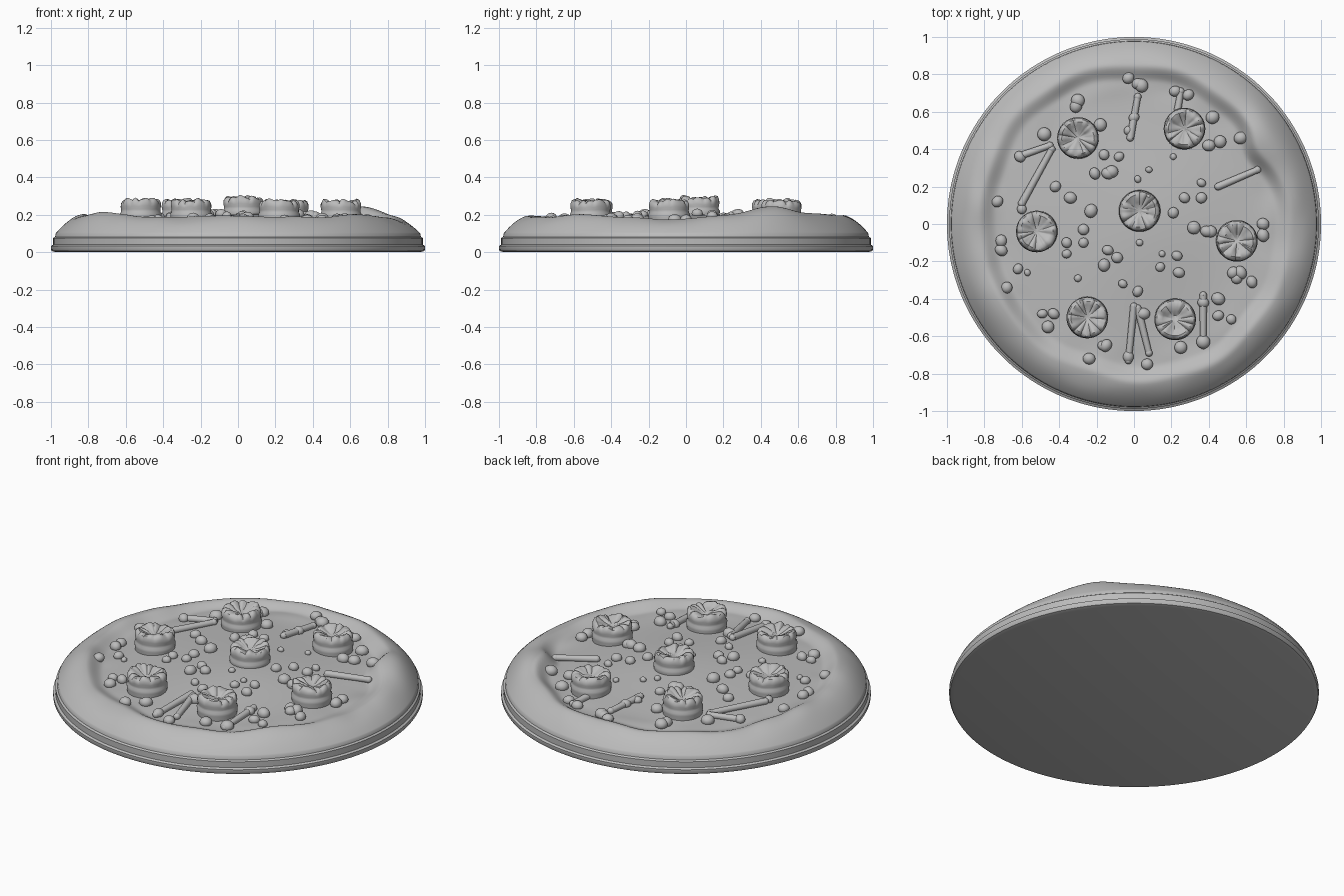
import bpy, bmesh, random
from math import sin, cos, tau, atan2, hypot, exp, remainder
from mathutils import Vector, Matrix, noise

if "Cube" in bpy.data.objects:
    bpy.data.objects.remove(bpy.data.objects["Cube"])
rng = random.Random(4)

clay = bpy.data.materials.new("plain_grey")
clay.use_nodes = True
clay.diffuse_color = (0.5, 0.5, 0.5, 1)
clay.node_tree.nodes["Principled BSDF"].inputs["Base Color"].default_value = clay.diffuse_color


def finish(bm, name):
    bmesh.ops.recalc_face_normals(bm, faces=bm.faces)
    mesh = bpy.data.meshes.new(name)
    bm.to_mesh(mesh)
    bm.free()
    mesh.materials.append(clay)
    obj = bpy.data.objects.new(name, mesh)
    bpy.context.collection.objects.link(obj)
    bpy.ops.object.select_all(action='DESELECT')
    obj.select_set(True)
    bpy.context.view_layer.objects.active = obj
    bpy.ops.object.shade_smooth_by_angle(angle=0.7)


def loft(bm, rings):
    """Skin matching rings of points and cap both ends."""
    loops = [[bm.verts.new(p) for p in ring] for ring in rings]
    n = len(loops[0])
    for low, high in zip(loops, loops[1:]):
        for i in range(n):
            j = (i + 1) % n
            bm.faces.new((low[i], low[j], high[j], high[i]))
    bm.faces.new(loops[0][::-1])
    bm.faces.new(loops[-1])


def smooth(t):
    t = max(0, min(1, t))
    return t * t * (3 - 2 * t)


def bump(a, centre, width):
    return exp(-(remainder(a - centre, tau) / width) ** 2)


def crust_top(a):
    return (0.196 + 0.004 * sin(7 * a) + 0.05 * bump(a, 0.6, 0.26) + 0.02 * bump(a, 3.6, 0.25)
            + 0.012 * bump(a, 1.6, 0.5) + 0.012 * bump(a, 5.4, 0.25) - 0.012 * bump(a, 0, 0.3))


def inner_edge(a):
    return (0.79 + 0.01 * sin(5 * a + 2) + 0.008 * sin(11 * a) + 0.04 * bump(a, 1.9, 0.6)
            + 0.03 * bump(a, 5.4, 0.5) - 0.045 * bump(a, 0.55, 0.15) - 0.03 * bump(a, 3.6, 0.2))


def height(x, y):
    """Height of the filling and the rolled crust."""
    r, a = hypot(x, y), atan2(y, x)
    filling = 0.203 - 0.042 * smooth(r / 0.78) + 0.003 * sin(7 * x) * cos(6 * y)
    top = filling + (crust_top(a) - filling) * smooth((r - inner_edge(a) + 0.05) / 0.1)
    # Hand-rolled unevenness, strongest on the crust
    wobble = noise.noise(Vector((x * 5, y * 5, 2)))
    top += 0.012 * wobble * smooth((r - 0.6) / 0.15) * smooth((0.975 - r) / 0.1)
    t = max(0, min(1, (r - 0.79) / 0.185))
    return 0.1 + (top - 0.1) * (1 - t ** 2.3)


# Round tray rim with stepped bands, rolled crust and filling
SEGS = 180
angles = [tau * i / SEGS for i in range(SEGS)]
rim = [(0.975, 0), (0.995, 0.006), (1, 0.015), (1, 0.033), (0.988, 0.04),
       (0.988, 0.075), (0.978, 0.082)]
radii = [0.975, 0.97, 0.96, 0.945, 0.93, 0.915, 0.9] + [0.885 - 0.012 * i for i in range(18)]
radii += [0.65 - 0.05 * i for i in range(12)] + [0.04]
rings = [[(r * cos(a), r * sin(a), z) for a in angles] for r, z in rim]
rings += [[(r * cos(a), r * sin(a), height(r * cos(a), r * sin(a))) for a in angles]
          for r in radii]
bm = bmesh.new()
loft(bm, rings)
finish(bm, "pie_base")


# Crinkled round toppings with a pinched middle
def tart(name, x, y, size, phase):
    profile = [(0.98, -0.04), (1.02, 0.005), (1.03, 0.02), (0.97, 0.03), (0.97, 0.042),
               (1, 0.056), (0.99, 0.072), (0.92, 0.086), (0.8, 0.092), (0.62, 0.086),
               (0.42, 0.074), (0.2, 0.066), (0.06, 0.064)]
    base = 0.1 + 0.5 * height(x, y)
    rings = []
    for k, (r, z) in enumerate(profile):
        ring = []
        for i in range(72):
            a = tau * i / 72
            drift = noise.noise(Vector((cos(a) * 1.5, sin(a) * 1.5, phase * 3)))
            dent = noise.noise(Vector((cos(a) * r * 3, sin(a) * r * 3, phase * 5)))
            rib = 0.8 * abs(sin(5 * a + phase + 2.5 * drift)) ** 0.6 - 0.55 + 0.6 * drift
            strength = smooth((k - 3) / 4)
            fade = strength * smooth(r * 1.3)
            rr = size * r * (1 + 0.04 * rib * fade)
            lift = 0.017 * rib * fade + 0.012 * dent * strength
            ring.append((x + rr * cos(a), y + rr * sin(a), base + z + lift))
        rings.append(ring)
    bm = bmesh.new()
    loft(bm, rings)
    finish(bm, name)


TARTS = [(3, 7), (-30, 46), (27, 51), (-52, -4), (55, -9), (-25, -50), (22, -51)]
for i, (x, y) in enumerate(TARTS):
    tart(f"crinkled_topping_{i + 1}", x / 100, y / 100, 0.108, i * 1.3)


# Scattered lumps
def lump(bm, x, y, r):
    z = height(x, y) + r * 0.3
    turn = Matrix.Rotation(rng.uniform(0, tau), 4, 'Z')
    scale = Matrix.Diagonal((r, r * rng.uniform(0.85, 1), r * 0.85, 1))
    bmesh.ops.create_icosphere(bm, subdivisions=3, radius=1,
                               matrix=Matrix.Translation((x, y, z)) @ turn @ scale)


LARGE = [(-3, 78), (2, 75), (4, 74), (22, 71), (29, 69), (-30, 66), (-31, 63), (-18, 53),
         (42, 57), (40, 42), (46, 44), (57, 46), (-48, 48), (-12, 28), (-14, 27), (-21, 27),
         (-42, 20), (-34, 14), (-23, 7), (-73, 12), (-71, -9), (-71, -14), (-68, -34),
         (-16, -22), (24, -26), (32, -2), (39, -4), (41, -4), (69, 0), (69, -6), (53, -26),
         (57, -26), (55, -29), (63, -31), (45, -40), (45, -49), (-15, -65), (25, -66),
         (7, -75), (-24, -72), (-43, -48), (-46, -55), (5, -48), (-3, -71), (-61, 36),
         (37, -42), (37, -63)]
SMALL = [(-16, 37), (-8, 36), (-27, -3), (-27, -10), (-36, -10), (-62, -24), (-14, -14),
         (-9, -18), (-6, -32), (2, -36), (14, -23), (23, -17), (36, 22), (36, 14), (27, 14),
         (21, 6), (52, -51), (-49, -48), (-3, 50), (0, 57), (-60, 8), (-17, -65), (-36, -16)]
CRUMBS = [(2, 24), (8, 29), (21, 36), (3, -10), (-30, -29), (15, -16), (-57, -26), (45, 20)]
for name, spots, size in (("large_lumps", LARGE, 0.034), ("small_lumps", SMALL, 0.028),
                          ("crumbs", CRUMBS, 0.019)):
    bm = bmesh.new()
    for x, y in spots:
        lump(bm, x / 100, y / 100, size * rng.uniform(0.9, 1.1))
    finish(bm, name)


# Thin sticks lying on the filling, with rounded ends
STICKS = [(-2, 46, 2, 68), (23, 59, 25, 71), (-62, 36, -45, 42), (-60, 11, -44, 40),
          (45, 20, 66, 29), (0, -44, -3, -73), (2, -45, 8, -69), (37, -38, 37, -65)]
bm = bmesh.new()
for stick in STICKS:
    x1, y1, x2, y2 = (v / 100 for v in stick)
    a = Vector((x1, y1, height(x1, y1) + 0.01))
    b = Vector((x2, y2, height(x2, y2) + 0.01))
    axis = b - a
    place = Matrix.Translation((a + b) / 2) @ axis.to_track_quat('Z', 'Y').to_matrix().to_4x4()
    bmesh.ops.create_cone(bm, cap_ends=True, segments=16, radius1=0.02, radius2=0.017,
                          depth=axis.length, matrix=place)
    for end in (a, b):
        bmesh.ops.create_icosphere(bm, subdivisions=2, radius=0.02,
                                   matrix=Matrix.Translation(end))
finish(bm, "sticks")
